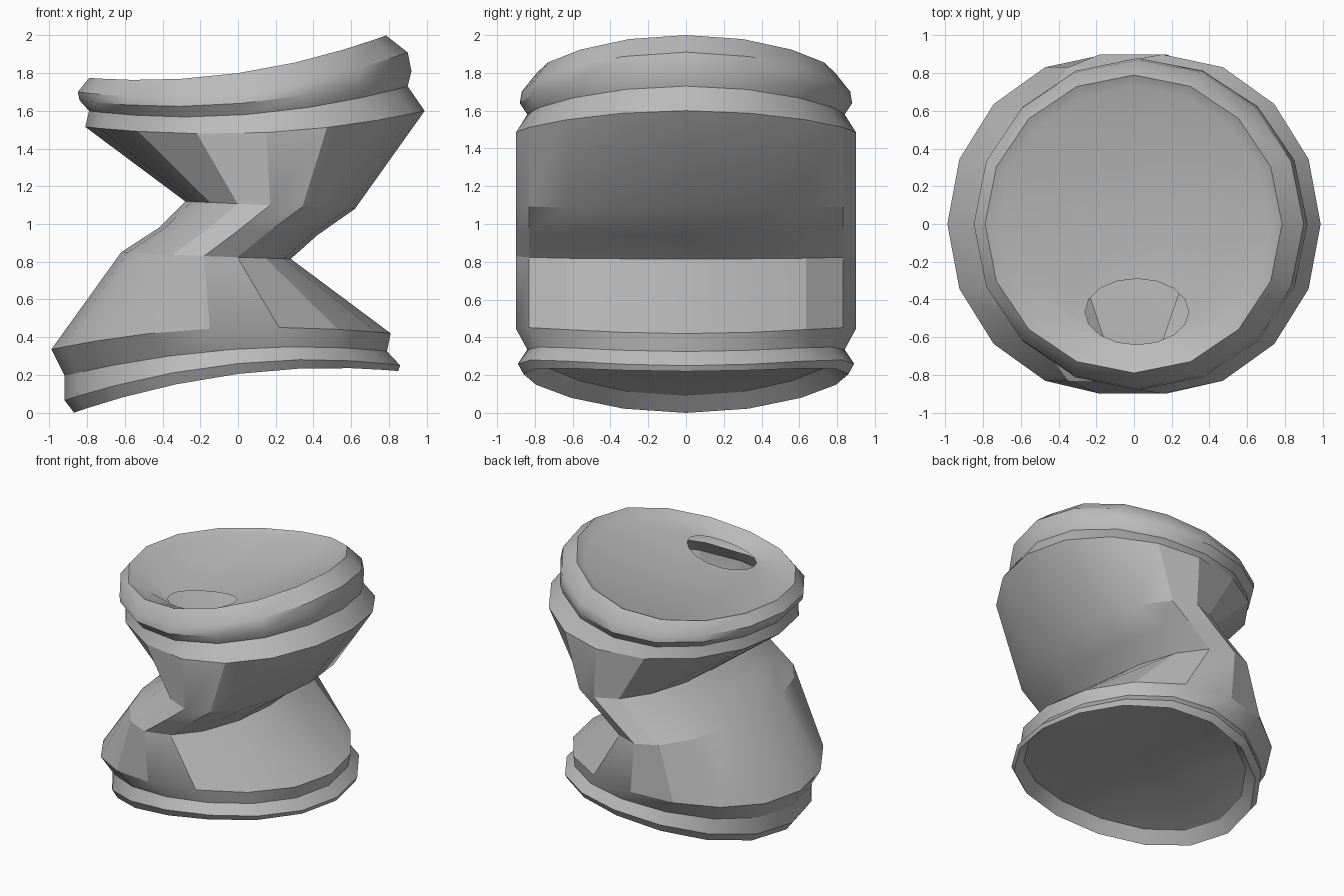
import bpy, bmesh, math

SIDES = 16

cube = bpy.data.objects.get("Cube")
if cube:
    bpy.data.objects.remove(cube, do_unlink=True)

metal = bpy.data.materials.new("grey_metal")
metal.use_nodes = True
GREY = (0.5, 0.5, 0.5, 1)
metal.diffuse_color = GREY
metal.node_tree.nodes["Principled BSDF"].inputs["Base Color"].default_value = GREY


def ring(left, centre, right, depth, z_left, z_mid, z_right, y=0):
    """Bent oval: z follows a parabola from the left end to the right end."""
    bend, tilt = (z_left + z_right) / 2 - z_mid, (z_right - z_left) / 2
    points = []
    for i in range(SIDES):
        a = math.tau * i / SIDES
        t = math.cos(a)
        x = centre + t * (right - centre if t > 0 else centre - left)
        points.append((x, y + depth * math.sin(a), z_mid + tilt * t + bend * t * t))
    return points


def loft(name, rings, sharp, pole=None):
    """Skin the rings from bottom to top, with an optional point closing the first."""
    bm = bmesh.new()
    loops = [[bm.verts.new(p) for p in r] for r in rings]
    for low, high in zip(loops, loops[1:]):
        for i in range(SIDES):
            j = (i + 1) % SIDES
            bm.faces.new((low[i], low[j], high[j], high[i]))
    if pole:
        tip = bm.verts.new(pole)
        for i in range(SIDES):
            bm.faces.new((loops[0][(i + 1) % SIDES], loops[0][i], tip))
    mesh = bpy.data.meshes.new(name)
    bm.to_mesh(mesh)
    bm.free()
    mesh.materials.append(metal)
    obj = bpy.data.objects.new(name, mesh)
    bpy.context.collection.objects.link(obj)
    bpy.ops.object.select_all(action="DESELECT")
    obj.select_set(True)
    bpy.context.view_layer.objects.active = obj
    bpy.ops.object.shade_smooth_by_angle(angle=math.radians(sharp))


low_neck = ring(-.92, -.03, .79, .84, .195, .335, .325)
high_neck = ring(-.79, .04, .90, .84, 1.60, 1.58, 1.73)

# Base: domed floor, inner wall, foot and lower lip
loft("can_base", [
    ring(-.80, 0, .78, .79, .09, .29, .29),
    ring(-.87, 0, .85, .86, 0, .205, .22),
    ring(-.92, 0, .86, .89, .065, .26, .25),
    low_neck,
], 30, pole=(-.1, 0, .33))

# Body: crumpled wall with two opposing folds
loft("crushed_body", [
    low_neck,
    ring(-.99, -.15, .81, .90, .335, .445, .42),
    ring(-.62, -.18, .28, .90, .85, .83, .815),
    ring(-.42, 0, .42, .90, .98, .965, .94),
    ring(-.28, .17, .62, .90, 1.12, 1.10, 1.08),
    ring(-.81, .15, .99, .90, 1.515, 1.485, 1.60),
    high_neck,
], 25)

# Lid: upper lip, rim and shallow dish around the drinking hole
loft("can_lid", [
    high_neck,
    ring(-.84, .02, .92, .88, 1.655, 1.64, 1.81),
    ring(-.85, .02, .90, .87, 1.70, 1.70, 1.91),
    ring(-.79, 0, .785, .79, 1.775, 1.80, 2.0),
    ring(-.72, 0, .72, .73, 1.75, 1.77, 1.94),
    ring(-.26, .015, .29, .175, 1.715, 1.74, 1.80, y=-.465),
], 35)
